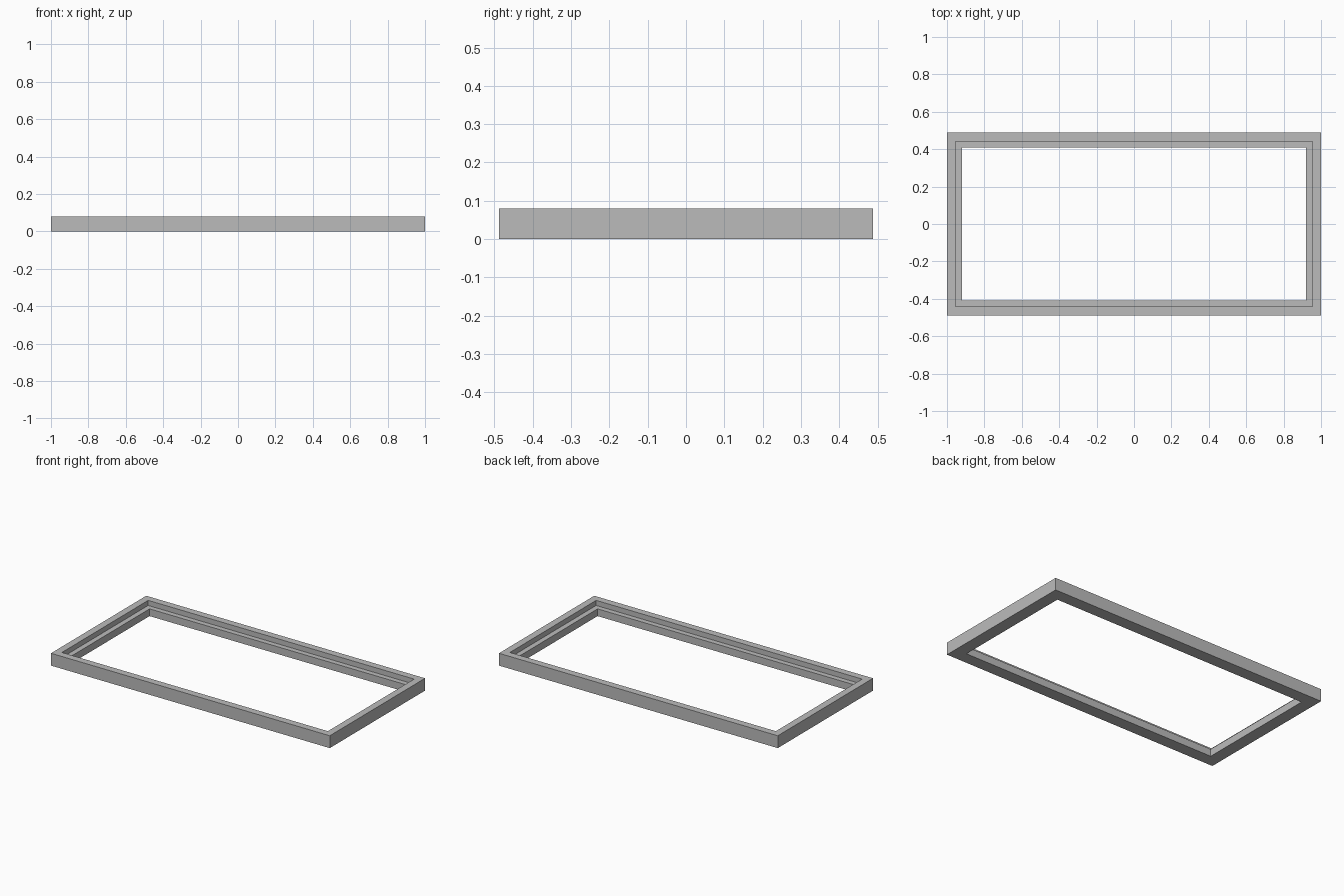
import bpy
import bmesh

cube = bpy.data.objects.get("Cube")
if cube:
    bpy.data.objects.remove(cube, do_unlink=True)

HALF_X, HALF_Y = 1.0, 0.488
HEIGHT, LEDGE_Z = 0.08, 0.047
RIM, LIP = 0.046, 0.08

# Plain grey material
grey = bpy.data.materials.new("plain_grey")
grey.use_nodes = True
colour = (0.5, 0.5, 0.5, 1)
grey.diffuse_color = colour
grey.node_tree.nodes["Principled BSDF"].inputs["Base Color"].default_value = colour

# Stepped cross-section as (inset from the outside, height), swept round the rectangle
profile = [(0, 0), (0, HEIGHT), (RIM, HEIGHT), (RIM, LEDGE_Z), (LIP, LEDGE_Z), (LIP, 0)]
corners = [(-1, -1), (1, -1), (1, 1), (-1, 1)]

bm = bmesh.new()
rings = [[bm.verts.new((sx * (HALF_X - inset), sy * (HALF_Y - inset), z))
          for sx, sy in corners] for inset, z in profile]
for ring, following in zip(rings, rings[1:] + rings[:1]):
    for i in range(len(corners)):
        j = (i + 1) % len(corners)
        bm.faces.new((ring[i], ring[j], following[j], following[i]))
bmesh.ops.recalc_face_normals(bm, faces=bm.faces)

# Rectangular frame with a recessed inner ledge
mesh = bpy.data.meshes.new("rebated_frame")
bm.to_mesh(mesh)
bm.free()
mesh.materials.append(grey)
frame = bpy.data.objects.new("rebated_frame", mesh)
bpy.context.collection.objects.link(frame)
